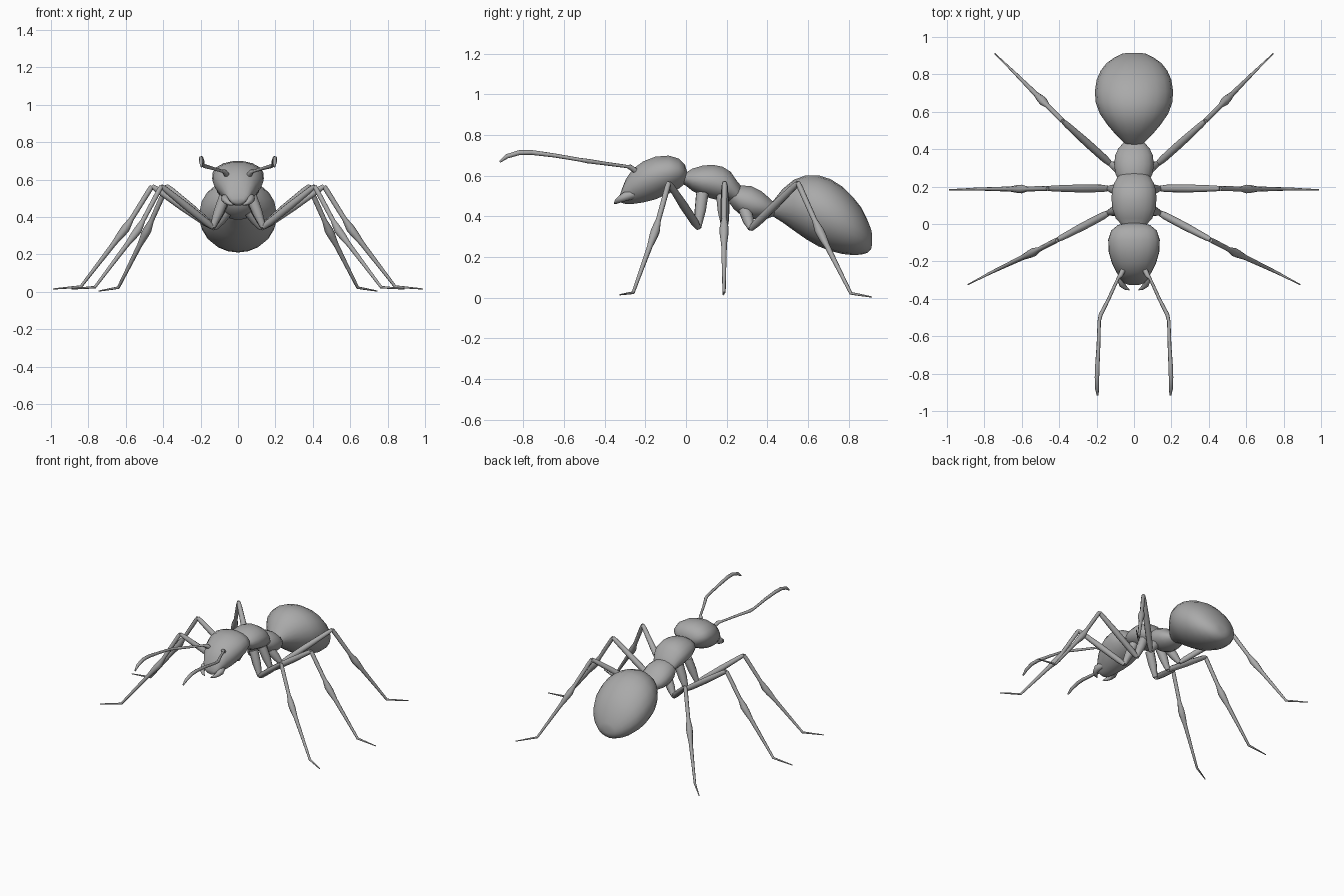
import bpy, bmesh, math
from mathutils import Vector

grey = bpy.data.materials.new("ant_grey")
grey.diffuse_color = (0.4, 0.4, 0.4, 1)


def skin(name, rings, angle=60):
    """Join equal rings of points into one closed, smooth tube."""
    bm = bmesh.new()
    loops = [[bm.verts.new(p) for p in ring] for ring in rings]
    n = len(loops[0])
    for a, b in zip(loops, loops[1:]):
        for i in range(n):
            j = (i + 1) % n
            bm.faces.new((a[i], a[j], b[j], b[i]))
    bm.faces.new(loops[0])
    bm.faces.new(loops[-1])
    bmesh.ops.recalc_face_normals(bm, faces=bm.faces)
    me = bpy.data.meshes.new(name)
    bm.to_mesh(me)
    bm.free()
    me.materials.append(grey)
    ob = bpy.data.objects.new(name, me)
    bpy.context.collection.objects.link(ob)
    bpy.ops.object.select_all(action='DESELECT')
    ob.select_set(True)
    bpy.context.view_layer.objects.active = ob
    bpy.ops.object.shade_smooth_by_angle(angle=math.radians(angle))
    return ob


def body(name, sections, sides=18, flare=0.0):
    """Loft ovals along y; each section is (y, bottom z, top z, half width)."""
    rings = []
    for y, lo, hi, w in sections:
        ring = []
        for i in range(sides):
            a = 2 * math.pi * i / sides
            s = math.sin(a)
            ring.append((w * math.cos(a) * (1 + flare * s), y,
                         (lo + hi) / 2 + (hi - lo) / 2 * s))
        rings.append(ring)
    return skin(name, rings, 80)


def limb(name, path, sides=8):
    """Tube along points (x, y, z, radius), built on both sides of the body."""
    for side, tag in ((1, "right"), (-1, "left")):
        pts = [Vector((p[0] * side, p[1], p[2])) for p in path]
        rings = []
        for k, p in enumerate(pts):
            t = (pts[min(k + 1, len(pts) - 1)] - pts[max(k - 1, 0)]).normalized()
            ref = Vector((0, 0, 1)) if abs(t.z) < 0.95 else Vector((0, 1, 0))
            u = t.cross(ref).normalized()
            v = u.cross(t)
            rings.append([p + path[k][3] * (math.cos(a) * u + math.sin(a) * v)
                          for a in (2 * math.pi * i / sides for i in range(sides))])
        skin(f"{name}_{tag}", rings)


# Head, wider at the crown than at the jaw
body("head", [
    (0.005, .585, .62, .03), (-0.005, .56, .655, .085), (-0.035, .535, .685, .122),
    (-0.085, .51, .70, .138), (-0.15, .482, .695, .135), (-0.21, .467, .672, .118),
    (-0.26, .46, .635, .093), (-0.295, .46, .585, .072), (-0.315, .465, .535, .055),
    (-0.325, .475, .505, .03)], flare=0.14)

# Thorax and waist
body("thorax", [
    (-0.03, .565, .61, .05), (0.0, .55, .615, .07), (0.03, .525, .635, .098),
    (0.08, .50, .65, .115), (0.13, .485, .655, .12), (0.18, .475, .645, .118),
    (0.22, .47, .62, .105), (0.25, .46, .575, .088), (0.28, .45, .54, .06)])
body("waist", [
    (0.21, .47, .53, .05), (0.235, .435, .55, .083), (0.27, .405, .553, .1),
    (0.32, .385, .55, .106), (0.37, .385, .525, .1), (0.405, .39, .495, .083),
    (0.43, .40, .47, .06), (0.45, .41, .46, .04)])

# Abdomen
body("abdomen", [
    (0.41, .415, .455, .03), (0.435, .395, .485, .055), (0.475, .37, .535, .095),
    (0.53, .33, .58, .142), (0.59, .288, .602, .183), (0.65, .253, .602, .205),
    (0.71, .23, .583, .209), (0.77, .215, .545, .2), (0.82, .21, .495, .178),
    (0.86, .212, .445, .147), (0.89, .22, .385, .105), (0.91, .24, .335, .065),
    (0.915, .265, .31, .03)], sides=20)


# Legs: hip, knee, swollen shin, ankle and foot
def leg(name, hip, coxa, knee, shin, ankle, foot):
    limb(name + "_hip", [(*hip, .032), (*(Vector(hip).lerp(Vector(coxa), .5)), .029),
                         (*coxa, .016)])
    c, k, s, a = (Vector(p) for p in (coxa, knee, shin, ankle))
    limb(name + "_thigh", [(*c, .014), (*c.lerp(k, .12), .02), (*c.lerp(k, .5), .021),
                           (*c.lerp(k, .92), .016), (*k, .012)])
    limb(name + "_shin", [(*k, .012), (*k.lerp(s, .1), .014), (*k.lerp(s, .78), .013),
                          (*s, .023), (*s.lerp(a, .1), .021), (*s.lerp(a, .25), .014),
                          (*s.lerp(a, .7), .010), (*a, .008),
                          (*a.lerp(Vector(foot), .3), .006), (*foot, .003)])


leg("front_leg", (.07, .08, .51), (.135, .06, .345), (.41, -.085, .565),
    (.535, -.15, .33), (.765, -.26, .025), (.89, -.325, .015))
leg("middle_leg", (.07, .18, .50), (.135, .19, .345), (.46, .19, .565),
    (.60, .187, .34), (.84, .187, .028), (.99, .183, .015))
leg("rear_leg", (.06, .29, .43), (.125, .32, .34), (.38, .55, .565),
    (.485, .655, .33), (.64, .81, .022), (.745, .912, .004))

# Antennae
limb("antenna", [
    (.06, -.25, .625, .014), (.072, -.275, .642, .013), (.085, -.29, .645, .008),
    (.135, -.40, .66, .009), (.178, -.485, .672, .011), (.186, -.52, .678, .009),
    (.19, -.65, .70, .010), (.196, -.76, .714, .012), (.198, -.82, .713, .012),
    (.197, -.88, .695, .011), (.195, -.915, .668, .005)])

# Curved jaws with a small side tooth
limb("jaw", [
    (.055, -.26, .51, .024), (.07, -.30, .497, .022), (.062, -.325, .484, .017),
    (.045, -.342, .472, .011), (.025, -.352, .464, .003)])
limb("jaw_tooth", [(.068, -.285, .50, .016), (.072, -.31, .485, .009),
                   (.062, -.33, .468, .002)], sides=6)
